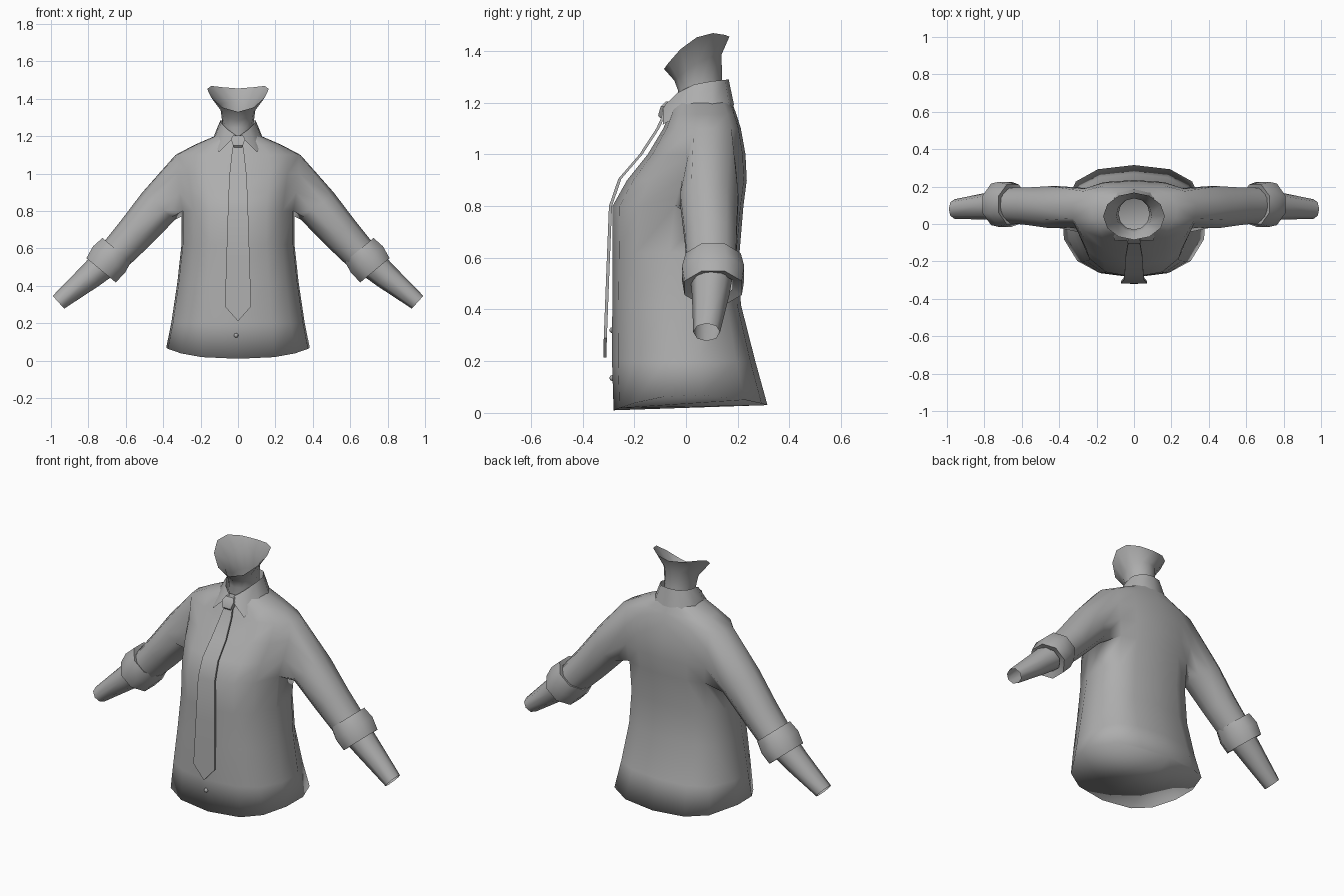
import bpy, bmesh, math
from mathutils import Vector

if "Cube" in bpy.data.objects:
    bpy.data.objects.remove(bpy.data.objects["Cube"])

gray = bpy.data.materials.new("plain_gray")
gray.diffuse_color = (0.42, 0.42, 0.42, 1)
gray.use_nodes = True
gray.node_tree.nodes["Principled BSDF"].inputs["Base Color"].default_value = gray.diffuse_color


def finish(name, bm, angle=180, mirror=False, merge=False):
    bmesh.ops.recalc_face_normals(bm, faces=bm.faces)
    me = bpy.data.meshes.new(name)
    bm.to_mesh(me)
    bm.free()
    me.materials.append(gray)
    ob = bpy.data.objects.new(name, me)
    bpy.context.collection.objects.link(ob)
    bpy.ops.object.select_all(action='DESELECT')
    ob.select_set(True)
    bpy.context.view_layer.objects.active = ob
    bpy.ops.object.shade_smooth_by_angle(angle=math.radians(angle))
    if mirror:
        m = ob.modifiers.new("mirror", 'MIRROR')
        m.use_mirror_merge = merge
        m.merge_threshold = 0.0005
    return ob


def bridge(bm, a, b, closed=True):
    n = len(a)
    for i in range(n if closed else n - 1):
        j = (i + 1) % n
        bm.faces.new((a[i], a[j], b[j], b[i]))


def loft(bm, rings, closed=True):
    vs = [[bm.verts.new(p) for p in r] for r in rings]
    for a, b in zip(vs, vs[1:]):
        bridge(bm, a, b, closed)
    return vs


def arm_ring(c, normal, r, ry, angles):
    n = Vector(normal).normalized()
    return [Vector(c) + n * (r * math.sin(a)) + Vector((0, ry * math.cos(a), 0))
            for a in angles]


def even(n, start=0.0):
    return [start + 2 * math.pi * i / n for i in range(n)]


# Shirt: half torso of stacked rings, armhole left open, sleeve bridged on
SLEEVE_N = (0.77, 0, 0.63)
angles = [math.radians(a) for a in (-90, -65, -42, -15, 5, 40, 65, 90)]


def spow(v):
    return math.copysign(abs(v) ** 0.8, v) if abs(v) > 1e-6 else 0.0


# height, half width, side y, front y, back y
levels = [(0.0, .385, .02, -.28, .315), (.2, .358, .02, -.286, .268),
          (.42, .325, .03, -.285, .212), (.62, .303, .05, -.284, .207),
          (.80, .303, .08, -.284, .222), (.90, .32, .09, -.228, .235),
          (1.0, .335, .09, -.148, .23), (1.10, .335, .09, -.088, .212),
          (1.155, .23, .08, -.065, .195), (1.2, .125, .07, -.05, .178)]
bm = bmesh.new()
grid = []
for k, (z, hw, yc, yf, yb) in enumerate(levels):
    row = []
    for a in angles:
        s = spow(math.sin(a))
        x = hw * spow(math.cos(a))
        y = yc + s * ((yb - yc) if s > 0 else (yc - yf))
        # wavy hem, higher at the sides
        hz = (.07 - s * s * (.04 if s > 0 else .06)) if k == 0 else z
        row.append(bm.verts.new((x, y, hz)))
    grid.append(row)
for k in range(len(grid) - 1):
    for i in range(len(angles) - 1):
        if not (4 <= k < 7 and 3 <= i < 5):
            a, b = grid[k], grid[k + 1]
            bm.faces.new((a[i], a[i + 1], b[i + 1], b[i]))
bm.faces.new(grid[0])
hole = ([grid[4][i] for i in (5, 4, 3)] + [grid[5][3], grid[6][3]]
        + [grid[7][i] for i in (3, 4, 5)] + [grid[6][5], grid[5][5]])
first = math.radians(-54)
sleeve_angles = [first - 2 * math.pi * i / 10 for i in range(10)]
sleeve = loft(bm, [arm_ring(c, SLEEVE_N, r, ry, sleeve_angles) for c, r, ry in (
    ((.425, .09, .825), .114, .118), ((.55, .095, .68), .102, .105),
    ((.67, .10, .55), .09, .098))])
bridge(bm, hole, sleeve[0])
finish("shirt", bm, mirror=True, merge=True)

# Rolled cuffs
bm = bmesh.new()
cuff = [((.655, .105, .585), .08, .085), ((.648, .105, .592), .108, .115),
        ((.69, .105, .54), .12, .13), ((.732, .105, .483), .110, .12),
        ((.725, .105, .495), .075, .08)]
loft(bm, [arm_ring(c, (.77, 0, .64), r, ry, even(8, math.pi / 8)) for c, r, ry in cuff])
finish("rolled_cuffs", bm, 50, mirror=True)

# Forearms
bm = bmesh.new()
loft(bm, [arm_ring(c, (.67, 0, .75), r, ry, even(8)) for c, r, ry in (
    ((.69, .10, .54), .083, .083), ((.79, .095, .452), .07, .072),
    ((.96, .08, .312), .046, .052))])
finish("forearms", bm, 60, mirror=True)

# Neck: tube flaring to a rim that dips at the front
bm = bmesh.new()
rings = []
# half width, front y, back y, front z, back z, side lift
for hw, yf, yb, zf, zb, lift in ((.085, -.04, .15, 1.15, 1.17, 0),
                                 (.083, -.03, .14, 1.245, 1.29, 0),
                                 (.095, -.045, .137, 1.285, 1.385, .02),
                                 (.165, -.085, .168, 1.33, 1.455, .06)):
    ring = []
    for a in even(12, -math.pi / 2):
        t = (math.sin(a) + 1) / 2
        ring.append((hw * math.cos(a), yf + (yb - yf) * t,
                     zf + (zb - zf) * t + lift * math.cos(a) ** 2))
    rings.append(ring)
loft(bm, rings)
finish("neck", bm)

# Collar: folded band ending in two pointed wings
bm = bmesh.new()
top = [(0, .165, 1.29), (.06, .152, 1.288), (.095, .10, 1.283),
       (.09, .03, 1.27), (.06, -.03, 1.24), (.005, -.066, 1.2)]
low = [(0, .186, 1.19), (.09, .168, 1.185), (.137, .10, 1.18),
       (.137, .0, 1.165), (.102, -.09, 1.115), (.03, -.088, 1.185)]
inner = [(x * .9, y * .9 + .005, z - .06) for x, y, z in top]
loft(bm, [inner, top, low], closed=False)
finish("collar", bm, 60, mirror=True, merge=True)


# Tie blade and knot: thin four-cornered lofts with closed ends
def slab(name, rows, depth):
    bm = bmesh.new()
    vs = loft(bm, [[(-w, y, z), (w, y, z), (w, y + depth, z), (-w, y + depth, z)]
                   for z, y, w in rows])
    bm.faces.new(vs[0])
    bm.faces.new(vs[-1])
    finish(name, bm, 40)


slab("tie_blade", [(1.165, -.085, .024), (1.10, -.115, .034), (1.0, -.18, .045),
                   (.905, -.262, .05), (.80, -.298, .054), (.55, -.308, .062),
                   (.29, -.318, .07), (.215, -.32, .004)], .012)
slab("tie_knot", [(1.205, -.078, .026), (1.185, -.098, .038), (1.15, -.108, .026),
                  (1.14, -.1, .02)], .04)

# Front buttons
bm = bmesh.new()
for z in (.135, .32):
    r = bmesh.ops.create_uvsphere(bm, u_segments=8, v_segments=5, radius=.012)
    bmesh.ops.translate(bm, verts=r['verts'], vec=(-.01, -.284, z))
finish("buttons", bm)
